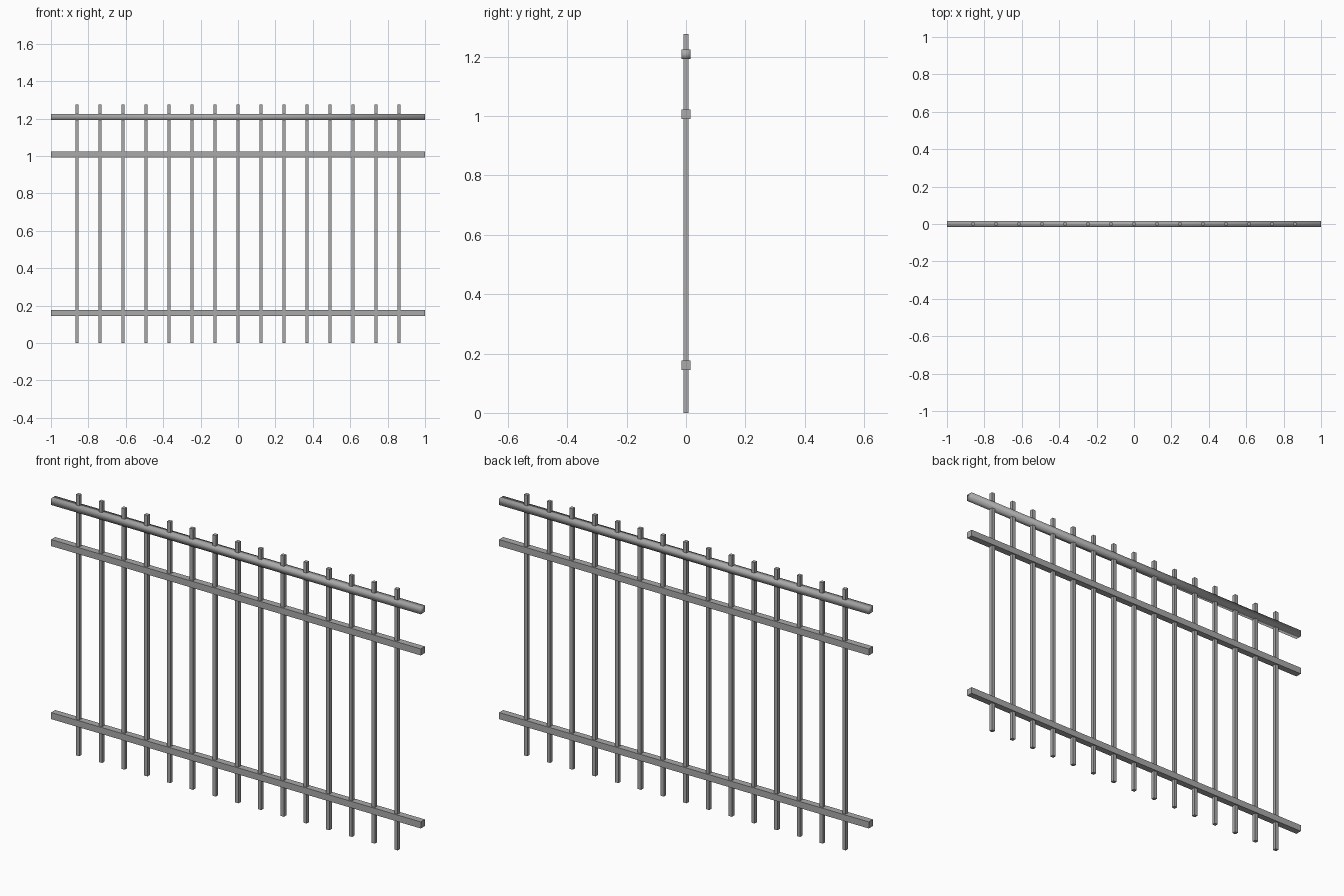
import bpy

cube = bpy.data.objects.get("Cube")
if cube:
    bpy.data.objects.remove(cube, do_unlink=True)

# Single painted-metal colour
COLOR = (0.4, 0.4, 0.4, 1)
metal = bpy.data.materials.new("grey_metal")
metal.use_nodes = True
metal.diffuse_color = COLOR
metal.node_tree.nodes["Principled BSDF"].inputs["Base Color"].default_value = COLOR

HEIGHT = 1.276
PICKET = 0.018
RAIL = 0.032
SPACING = 0.123


def bar(name, center, size, smooth=False):
    bpy.ops.mesh.primitive_cube_add(size=1, location=center)
    obj = bpy.context.object
    obj.name = name
    obj.scale = size
    bpy.ops.object.transform_apply(location=False, rotation=False, scale=True)
    obj.data.materials.append(metal)
    if smooth:
        bpy.ops.object.shade_smooth()
    return obj


# Horizontal rails; the top one is softly shaded
bar("bottom_rail", (0, 0, 0.161), (2, RAIL, RAIL))
bar("middle_rail", (0, 0, 1.007), (2, RAIL, RAIL))
bar("top_rail", (0, 0, 1.208), (2, RAIL, RAIL), smooth=True)

# Evenly spaced square pickets
for i in range(-7, 8):
    bar(f"picket_{i + 8}", (i * SPACING, 0, HEIGHT / 2), (PICKET, PICKET, HEIGHT))
